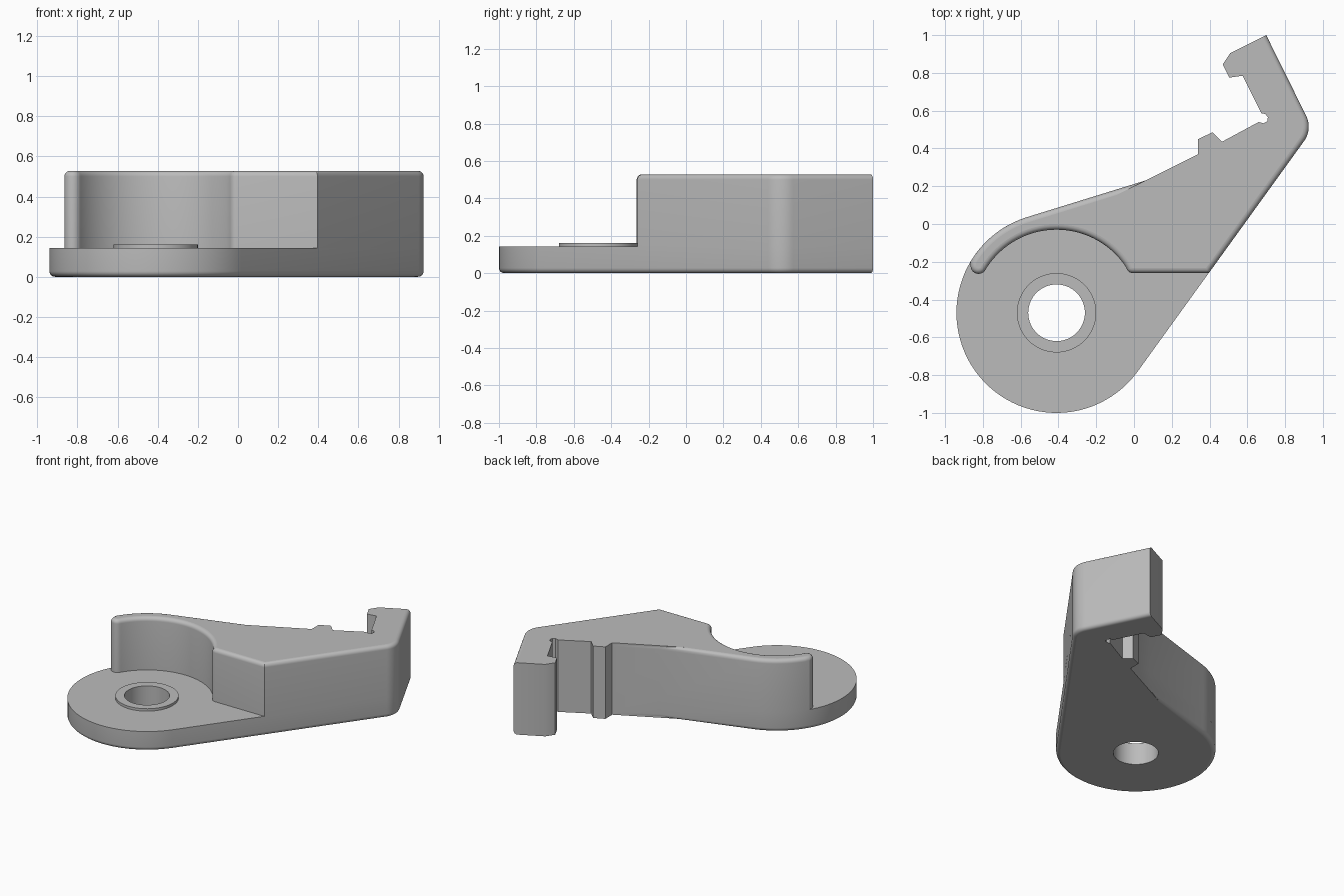
import bpy, bmesh
from math import sin, cos, pi, radians
from mathutils import Vector

old = bpy.data.objects.get("Cube")
if old:
    bpy.data.objects.remove(old)

HUB = (-0.41, -0.47)
PLATE_TOP, ARM_TOP, ROUND = 0.143, 0.528, 0.028

grey = bpy.data.materials.new("plain grey")
grey.use_nodes = True
grey.diffuse_color = (0.5, 0.5, 0.5, 1)
grey.node_tree.nodes["Principled BSDF"].inputs["Base Color"].default_value = (0.5, 0.5, 0.5, 1)


def arc(center, radius, start, end, steps):
    angles = [radians(start + (end - start) * i / steps) for i in range(steps + 1)]
    return [(center[0] + radius * cos(a), center[1] + radius * sin(a)) for a in angles]


def inset(points, amounts):
    """Move every outline edge inward by its own amount."""
    pts = [Vector(p) for p in points]
    normals = []
    for i, p in enumerate(pts):
        d = (pts[(i + 1) % len(pts)] - p).normalized()
        normals.append(Vector((-d.y, d.x)))
    result = []
    for i, p in enumerate(pts):
        a, b, da, db = normals[i - 1], normals[i], amounts[i - 1], amounts[i]
        det = a.x * b.y - a.y * b.x
        if abs(det) < 0.01:
            move = b * (da + db) / 2
        else:
            move = Vector((da * b.y - db * a.y, db * a.x - da * b.x)) / det
        result.append(p + move)
    return result


def finish(name, bm):
    bmesh.ops.recalc_face_normals(bm, faces=bm.faces)
    mesh = bpy.data.meshes.new(name)
    bm.to_mesh(mesh)
    bm.free()
    mesh.materials.append(grey)
    obj = bpy.data.objects.new(name, mesh)
    bpy.context.collection.objects.link(obj)
    return obj


def layered(name, points, soft, layers, caps):
    """Stack inset copies of an outline, skin them and cap the chosen ends."""
    bm = bmesh.new()
    rings = []
    for z, amount in layers:
        ring = inset(points, [amount * s for s in soft])
        rings.append([bm.verts.new((p.x, p.y, z)) for p in ring])
    n = len(points)
    for low, high in zip(rings, rings[1:]):
        for i in range(n):
            j = (i + 1) % n
            bm.faces.new((low[i], low[j], high[j], high[i]))
    for end in caps:
        cap = bm.faces.new(rings[end])
        for edge in cap.edges:
            edge.smooth = False
    return finish(name, bm)


def cylinder(name, radius, bottom, top):
    return layered(name, arc(HUB, radius, 0, 354, 59), [0] * 60,
                   [(bottom, 0), (top, 0)], (0, -1))


# Shared outline pieces: rounded elbow, then the sharp-edged clip side
elbow = arc((0.795, 0.515), 0.13, -36.2, 27, 12)
clip = [(0.70, 1.0), (0.51, 0.905), (0.47, 0.845), (0.505, 0.775), (0.575, 0.785),
        (0.675, 0.585), (0.695, 0.583), (0.709, 0.565), (0.705, 0.543), (0.685, 0.533),
        (0.66, 0.54), (0.465, 0.435), (0.415, 0.485), (0.34, 0.45), (0.34, 0.37),
        (0.06, 0.23)]


def softness(before, total):
    sharp = range(before, before + len(clip) - 1)
    return [0 if i in sharp else 1 for i in range(total)]


SEGMENTS = 6
quarter = [pi / 2 * i / SEGMENTS for i in range(SEGMENTS + 1)]

# Base plate: whole footprint, rounded along the bottom
footprint = elbow + clip + arc(HUB, 0.53, 108, 323.5, 54)
layers = [(ROUND - ROUND * cos(a), ROUND - ROUND * sin(a)) for a in quarter]
plate = layered("base_plate", footprint, softness(len(elbow), len(footprint)),
                layers + [(PLATE_TOP, 0)], (0, -1))

# Raised arm: curved recess around the hub, rounded along the top
outline = ([(0.396, -0.26)] + elbow + clip
           + arc(HUB, 0.53, 108, 149, 12)
           + arc((-0.823, -0.222), 0.042, 180, 325, 10)
           + arc(HUB, 0.44, 148, 33, 30)
           + arc((-0.005, -0.222), 0.038, 216, 270, 5))
layers = [(ARM_TOP - ROUND + ROUND * sin(a), ROUND - ROUND * cos(a)) for a in quarter]
arm = layered("raised_arm", outline, softness(len(elbow) + 1, len(outline)),
              [(PLATE_TOP, 0)] + layers, (-1,))

# Boss around the bore
boss = cylinder("hub_boss", 0.21, 0.08, 0.161)

# Drill the bore through the plate and boss
drill = cylinder("bore_cutter", 0.15, -0.2, 0.4)
drill.hide_render = True
for obj in (plate, boss):
    cut = obj.modifiers.new("bore", 'BOOLEAN')
    cut.operation = 'DIFFERENCE'
    cut.solver = 'EXACT'
    cut.object = drill
    bpy.context.view_layer.objects.active = obj
    bpy.ops.object.modifier_apply(modifier=cut.name)
bpy.data.objects.remove(drill)

# Smooth the curved walls, keep the crisp corners
for obj in bpy.context.view_layer.objects:
    obj.select_set(obj in (plate, arm, boss))
bpy.context.view_layer.objects.active = plate
bpy.ops.object.shade_smooth_by_angle(angle=radians(30))
